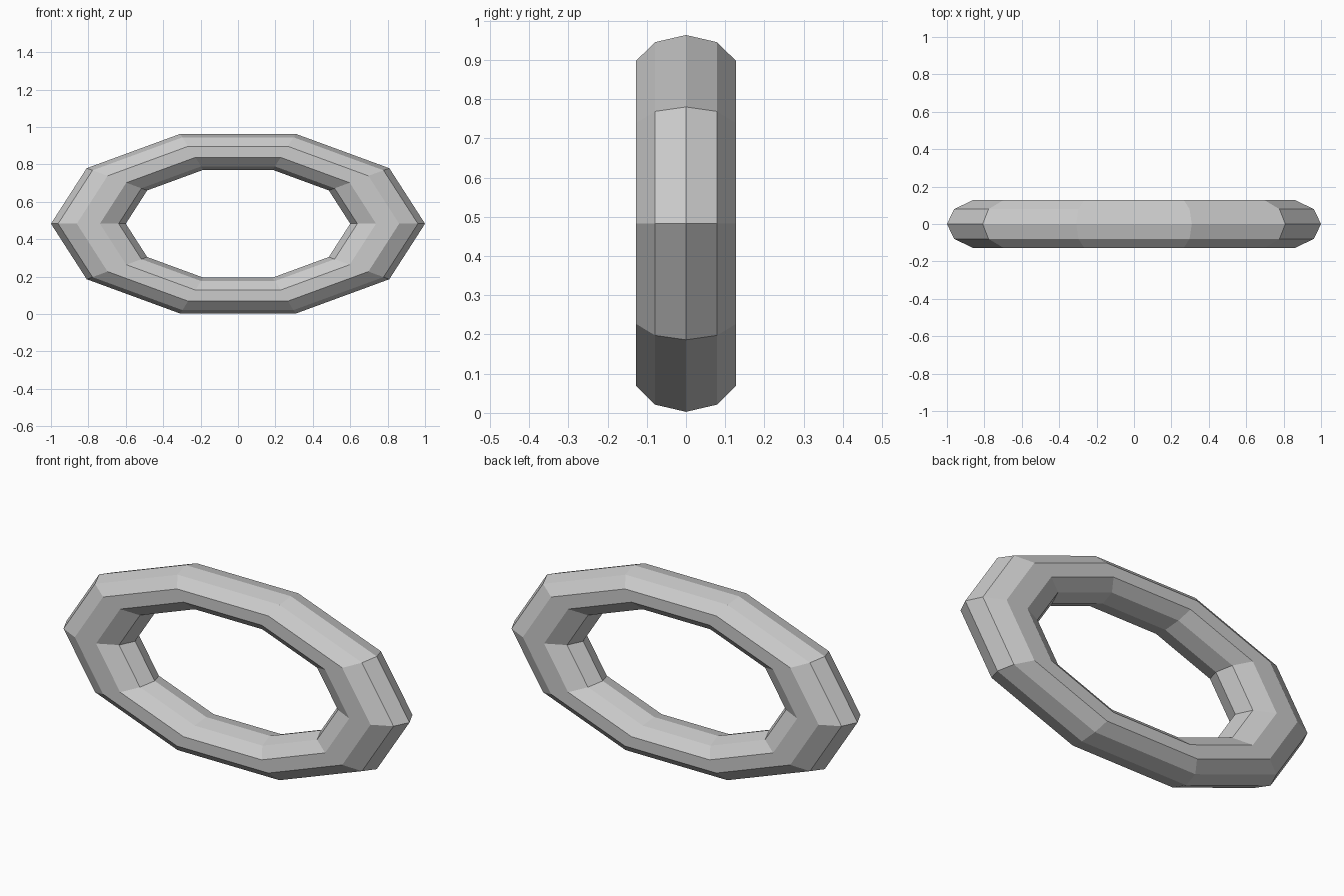
import bpy

if "Cube" in bpy.data.objects:
    bpy.data.objects.remove(bpy.data.objects["Cube"])

# Flat-faced oval ring: 10 x 10 torus stood upright and squashed
bpy.ops.mesh.primitive_torus_add(
    major_segments=10, minor_segments=10,
    major_radius=0.8, minor_radius=0.2)
ring = bpy.context.object
ring.name = "oval_ring"

# Upright: local y becomes height, local z becomes thickness
ring.scale = (1.0, 0.505, 0.672)
ring.rotation_euler = (1.5707963, 0, 0)
ring.location = (0, 0, 0.483)
bpy.ops.object.transform_apply(location=True, rotation=True, scale=True)
bpy.ops.object.shade_flat()
